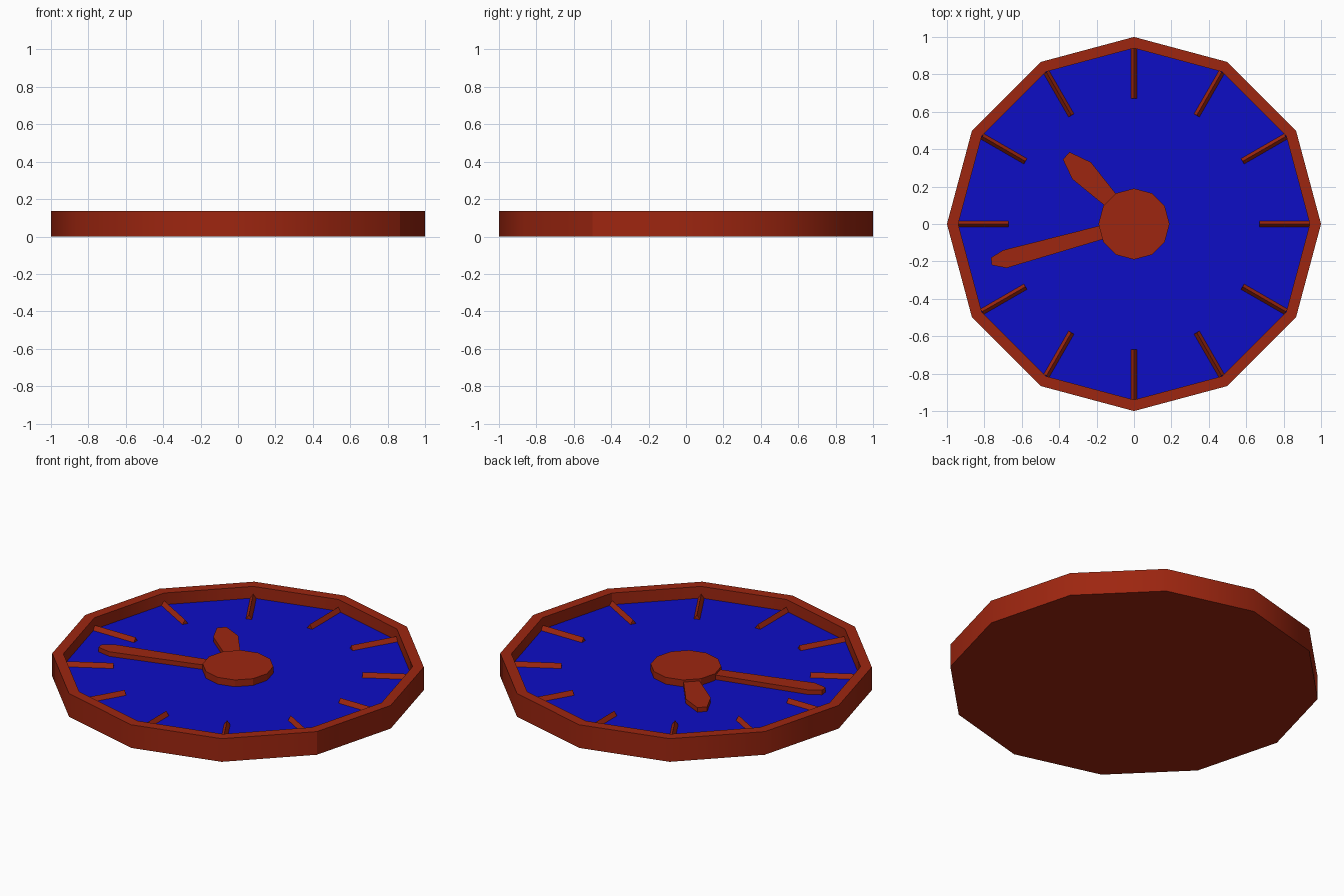
import bpy, bmesh
from math import cos, sin, pi, radians

cube = bpy.data.objects.get("Cube")
if cube:
    bpy.data.objects.remove(cube)

SIDES = 12
FACE_Z = 0.068
RIM_Z = 0.137


def material(name, colour):
    mat = bpy.data.materials.new(name)
    mat.use_nodes = True
    mat.diffuse_color = colour
    mat.node_tree.nodes["Principled BSDF"].inputs["Base Color"].default_value = colour
    return mat


red = material("brick red", (0.34, 0.019, 0.005, 1))
blue = material("deep blue", (0.004, 0.004, 0.56, 1))


def finish(name, bm, *mats):
    bmesh.ops.recalc_face_normals(bm, faces=bm.faces)
    mesh = bpy.data.meshes.new(name)
    bm.to_mesh(mesh)
    bm.free()
    for mat in mats:
        mesh.materials.append(mat)
    obj = bpy.data.objects.new(name, mesh)
    bpy.context.collection.objects.link(obj)
    return obj


def prism(name, outline, bottom, top, mat):
    bm = bmesh.new()
    base = bm.faces.new([bm.verts.new((x, y, bottom)) for x, y in outline])
    moved = bmesh.ops.extrude_face_region(bm, geom=[base], use_keep_orig=True)["geom"]
    for v in moved:
        if isinstance(v, bmesh.types.BMVert):
            v.co.z = top
    return finish(name, bm, mat)


def circle(radius):
    return [(radius * cos(2 * pi * i / SIDES), radius * sin(2 * pi * i / SIDES))
            for i in range(SIDES)]


# Case: tray with a raised rim and a recessed dial
bm = bmesh.new()
rings = [[bm.verts.new((x, y, z)) for x, y in circle(r)]
         for r, z in [(1, 0), (1, RIM_Z), (0.94, RIM_Z), (0.94, FACE_Z)]]
bm.faces.new(rings[0])
bm.faces.new(rings[-1]).material_index = 1
for a, b in zip(rings, rings[1:]):
    for i in range(SIDES):
        j = (i + 1) % SIDES
        bm.faces.new((a[i], a[j], b[j], b[i]))
# Walls are shaded round, with one hard seam
for f in bm.faces:
    f.smooth = True
for e in bm.edges:
    p, q = (v.co for v in e.verts)
    upright = (p - q).xy.length < 0.001
    seam = upright and abs(p.y / p.xy.length + 0.5) < 0.01 and p.x > 0
    e.smooth = upright and not seam
finish("case_and_dial", bm, red, blue)

# Centre hub
prism("hub", circle(0.19), FACE_Z - 0.01, 0.108, red)

# Hands
prism("minute_hand", [(-0.1, 0.012), (-0.70, -0.14), (-0.765, -0.18),
                      (-0.76, -0.22), (-0.68, -0.235), (-0.1, -0.062)],
      FACE_Z - 0.01, 0.095, red)
prism("hour_hand", [(-0.06, 0.115), (-0.23, 0.33), (-0.345, 0.385),
                    (-0.38, 0.345), (-0.33, 0.24), (-0.11, 0.06)],
      FACE_Z - 0.01, 0.095, red)

# Hour markers: ridged bars
for hour in range(12):
    bm = bmesh.new()
    tri = [bm.verts.new((0.67, y, z)) for y, z in
           [(-0.02, FACE_Z - 0.005), (0.02, FACE_Z - 0.005), (0, FACE_Z + 0.025)]]
    end = bm.faces.new(tri)
    moved = bmesh.ops.extrude_face_region(bm, geom=[end], use_keep_orig=True)["geom"]
    for v in moved:
        if isinstance(v, bmesh.types.BMVert):
            v.co.x = 0.937
    marker = finish(f"hour_marker_{hour + 1}", bm, red)
    marker.rotation_euler.z = radians(90 - 30 * (hour + 1))
